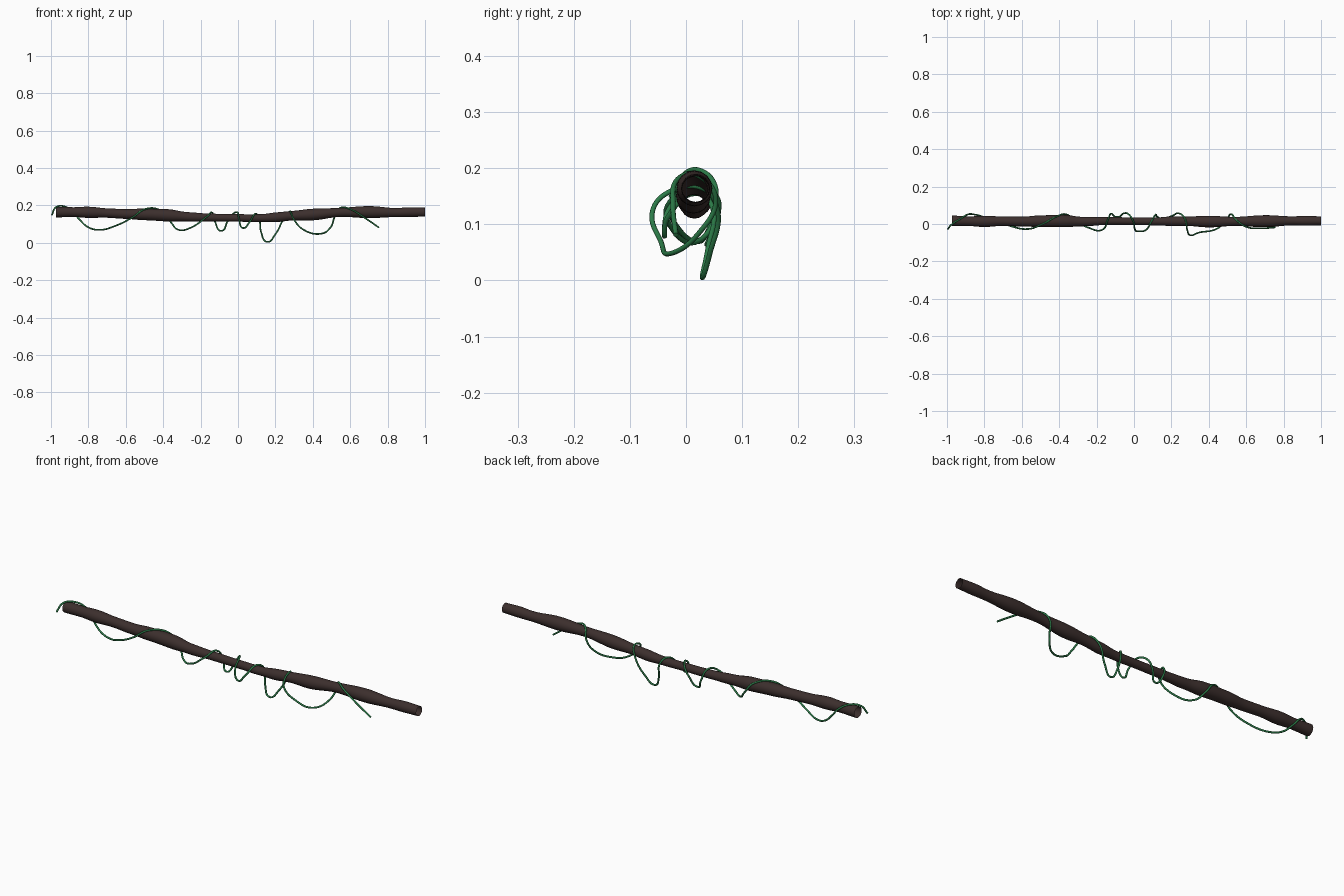
import bpy


def material(name, rgb):
    m = bpy.data.materials.new(name)
    m.diffuse_color = (*rgb, 1)
    return m


def tube(name, pts, depth, res, sides, caps, mat):
    """Smooth tube through points (x, y, z, radius factor)."""
    cu = bpy.data.curves.new(name + "_path", 'CURVE')
    cu.dimensions = '3D'
    cu.resolution_u = res
    cu.bevel_depth = depth
    cu.bevel_resolution = sides
    cu.use_fill_caps = caps
    sp = cu.splines.new('BEZIER')
    sp.radius_interpolation = 'EASE'
    sp.bezier_points.add(len(pts) - 1)
    for bp, p in zip(sp.bezier_points, pts):
        bp.co = (p[0], p[1] - 0.003, p[2] - 0.004)
        bp.radius = p[3] if len(p) > 3 else 1
        bp.handle_left_type = bp.handle_right_type = 'AUTO'
    path = bpy.data.objects.new(name + "_path", cu)
    bpy.context.collection.objects.link(path)
    bpy.context.view_layer.update()
    dg = bpy.context.evaluated_depsgraph_get()
    mesh = bpy.data.meshes.new_from_object(path.evaluated_get(dg))
    bpy.data.objects.remove(path)
    mesh.materials.clear()
    mesh.materials.append(mat)
    for p in mesh.polygons:
        p.material_index = 0
        p.use_smooth = len(p.vertices) == 4
    ob = bpy.data.objects.new(name, mesh)
    bpy.context.collection.objects.link(ob)
    return ob


bark = material("dark_brown_bark", (0.045, 0.028, 0.026))
green = material("vine_green", (0.025, 0.20, 0.065))

# Knobbly sagging branch, open at both ends: x, y, z, radius
branch = [
    (-0.973, 0.020, 0.168, 0.028), (-0.88, 0.018, 0.168, 0.026),
    (-0.80, 0.017, 0.167, 0.030), (-0.70, 0.018, 0.163, 0.025),
    (-0.60, 0.016, 0.158, 0.026), (-0.50, 0.018, 0.156, 0.031),
    (-0.38, 0.019, 0.151, 0.033), (-0.27, 0.016, 0.143, 0.025),
    (-0.15, 0.019, 0.139, 0.021), (0.0, 0.018, 0.137, 0.020),
    (0.12, 0.017, 0.136, 0.021), (0.21, 0.018, 0.141, 0.026),
    (0.28, 0.018, 0.148, 0.025), (0.40, 0.016, 0.155, 0.031),
    (0.54, 0.017, 0.166, 0.024), (0.70, 0.018, 0.168, 0.032),
    (0.85, 0.020, 0.166, 0.024), (0.92, 0.020, 0.168, 0.026),
    (1.0, 0.020, 0.168, 0.024),
]
tube("branch", branch, 1.0, 8, 6, False, bark)

# Thin vine winding round the branch with hanging loops: x, y, z
vine = [
    (-0.995, -0.024, 0.152), (-0.975, 0.0, 0.193), (-0.93, 0.03, 0.199),
    (-0.885, 0.055, 0.172), (-0.855, 0.054, 0.137), (-0.80, 0.04, 0.087),
    (-0.74, 0.022, 0.073), (-0.66, -0.008, 0.093), (-0.57, -0.024, 0.136),
    (-0.49, 0.002, 0.186), (-0.41, 0.045, 0.174), (-0.36, 0.054, 0.115),
    (-0.32, 0.025, 0.074), (-0.25, -0.014, 0.086), (-0.165, -0.025, 0.145),
    (-0.138, 0.030, 0.165), (-0.122, 0.058, 0.115), (-0.09, 0.04, 0.068),
    (-0.055, 0.060, 0.120), (-0.03, 0.056, 0.155), (-0.004, 0.018, 0.167),
    (0.006, -0.028, 0.130), (0.027, -0.035, 0.083), (0.062, -0.030, 0.115),
    (0.095, 0.020, 0.159), (0.113, 0.050, 0.135), (0.124, 0.042, 0.060),
    (0.155, 0.032, 0.009), (0.20, 0.045, 0.050), (0.243, 0.059, 0.130),
    (0.273, 0.030, 0.169), (0.285, -0.030, 0.160), (0.298, -0.056, 0.130),
    (0.35, -0.042, 0.074), (0.44, -0.024, 0.052), (0.495, 0.025, 0.087),
    (0.52, 0.056, 0.150), (0.547, 0.024, 0.191), (0.60, -0.012, 0.184),
    (0.68, -0.020, 0.136), (0.754, -0.015, 0.085),
]
tube("vine", vine, 0.0045, 8, 3, True, green)
